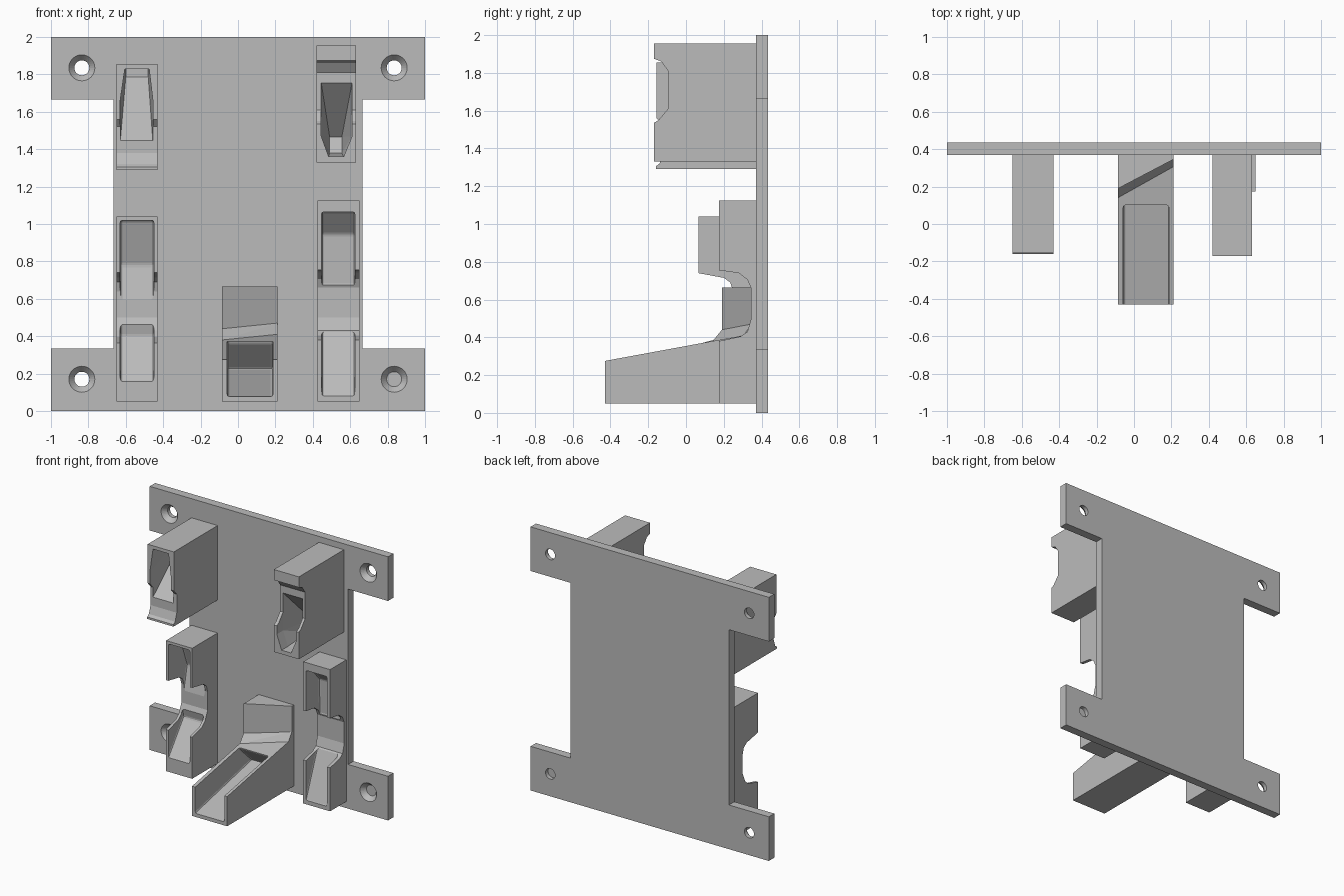
import bpy, bmesh, math
from mathutils import Matrix, Vector

cube = bpy.data.objects.get("Cube")
if cube:
    bpy.data.objects.remove(cube, do_unlink=True)

grey = bpy.data.materials.new("light grey")
grey.use_nodes = True
grey.diffuse_color = (0.5, 0.5, 0.5, 1)
grey.node_tree.nodes["Principled BSDF"].inputs["Base Color"].default_value = (0.5, 0.5, 0.5, 1)

WALL = 0.37   # front face of the back plate
SINK = 0.38   # parts reach slightly into the plate


def finish(name, bm):
    bmesh.ops.recalc_face_normals(bm, faces=bm.faces)
    mesh = bpy.data.meshes.new(name)
    bm.to_mesh(mesh)
    bm.free()
    mesh.materials.append(grey)
    obj = bpy.data.objects.new(name, mesh)
    bpy.context.collection.objects.link(obj)
    return obj


def prism(name, outline, start, depth):
    """Extrude a closed outline of 3D points along a vector."""
    bm = bmesh.new()
    face = bm.faces.new([bm.verts.new(Vector(start) + Vector(p)) for p in outline])
    ext = bmesh.ops.extrude_face_region(bm, geom=[face])
    verts = [g for g in ext["geom"] if isinstance(g, bmesh.types.BMVert)]
    bmesh.ops.translate(bm, verts=verts, vec=depth)
    return finish(name, bm)


def side_prism(name, profile, x0, x1):
    return prism(name, [(0, y, z) for y, z in profile], (x0, 0, 0), (x1 - x0, 0, 0))


def hull(name, points):
    bm = bmesh.new()
    for p in points:
        bm.verts.new(p)
    res = bmesh.ops.convex_hull(bm, input=bm.verts)
    inner = [g for g in res["geom_interior"] if isinstance(g, bmesh.types.BMVert)]
    bmesh.ops.delete(bm, geom=inner, context="VERTS")
    bmesh.ops.dissolve_limit(bm, angle_limit=0.01, verts=bm.verts, edges=bm.edges)
    return finish(name, bm)


def cut(obj, cutter, round_edges=0.012):
    """Subtract the cutter, then remove it."""
    if round_edges:
        bev = cutter.modifiers.new("round", "BEVEL")
        bev.width, bev.segments = round_edges, 2
    mod = obj.modifiers.new("cut", "BOOLEAN")
    mod.operation, mod.solver, mod.object = "DIFFERENCE", "EXACT", cutter
    cutter.hide_render = True
    deps = bpy.context.evaluated_depsgraph_get()
    deps.update()
    result = bpy.data.meshes.new_from_object(obj.evaluated_get(deps))
    obj.modifiers.clear()
    obj.data = result
    bpy.data.objects.remove(cutter, do_unlink=True)


def ring(radius1, radius2, y0, y1, x, z):
    bm = bmesh.new()
    place = Matrix.Translation((x, (y0 + y1) / 2, z)) @ Matrix.Rotation(math.pi / 2, 4, "X")
    bmesh.ops.create_cone(bm, cap_ends=True, segments=32, radius1=radius1,
                          radius2=radius2, depth=y1 - y0, matrix=place)
    return finish("hole_cutter", bm)


# Back plate with four corner tabs and countersunk screw holes
corner = [(1, 0), (1, 0.335), (0.665, 0.335), (0.665, 1.665), (1, 1.665), (1, 2)]
outline = corner + [(-x, z) for x, z in reversed(corner)]
plate = prism("back_plate", [(x, 0, z) for x, z in outline], (0, WALL, 0), (0, 0.065, 0))
for x in (-0.835, 0.835):
    for z in (0.17, 1.835):
        cut(plate, ring(0.04, 0.04, 0.3, 0.5, x, z), 0)
        cut(plate, ring(0.04, 0.073, 0.366, 0.405, x, z), 0)

# Upper right holder: slightly recessed front, pocket rising inward
holder = side_prism("upper_right_holder", [
    (SINK, 1.855), (-0.155, 1.855), (-0.155, 1.56), (-0.12, 1.52), (-0.12, 1.38),
    (-0.14, 1.32), (-0.16, 1.305), (-0.16, 1.29), (SINK, 1.29)], -0.65, -0.43)
mouth = [(-0.63, 1.435), (-0.455, 1.435), (-0.455, 1.66), (-0.475, 1.83),
         (-0.605, 1.83), (-0.63, 1.66)]
cut(holder, hull("pocket_cutter", [(x, y, z) for x, z in mouth for y in (-0.3, -0.13)]
                 + [(-0.6, 0.2, 1.785), (-0.48, 0.2, 1.785),
                    (-0.6, 0.2, 1.83), (-0.48, 0.2, 1.83)]), 0)

# Upper left holder: deep front notch, pocket falling inward
holder = side_prism("upper_left_holder", [
    (SINK, 1.955), (-0.17, 1.955), (-0.17, 1.875), (-0.13, 1.86), (-0.095, 1.81),
    (-0.095, 1.61), (-0.145, 1.55), (-0.17, 1.535), (-0.17, 1.33), (SINK, 1.33)], 0.42, 0.63)
mouth = [(0.445, 1.755), (0.61, 1.755), (0.61, 1.47), (0.565, 1.36), (0.485, 1.36), (0.445, 1.47)]
cut(holder, hull("pocket_cutter", [(x, y, z) for x, z in mouth for y in (-0.3, -0.095)]
                 + [(0.49, 0.18, 1.465), (0.555, 0.18, 1.465),
                    (0.49, 0.15, 1.38), (0.555, 0.15, 1.38)]), 0)

# Lower right holder: bracket with upper socket and lower cradle
holder = side_prism("lower_right_holder", [
    (SINK, 1.04), (0.065, 1.04), (0.065, 0.74), (0.2, 0.715), (0.235, 0.69), (0.25, 0.64),
    (0.25, 0.5), (0.22, 0.43), (0.18, 0.395), (0.065, 0.365), (0.065, 0.05), (SINK, 0.05)],
    -0.65, -0.43)
cut(holder, side_prism("socket_cutter", [
    (-0.1, 1.02), (0.2, 1.02), (0.29, 0.78), (0.24, 0.55), (-0.1, 0.55)], -0.63, -0.45))
cut(holder, side_prism("cradle_cutter", [
    (-0.1, 0.155), (0.065, 0.155), (0.25, 0.4), (0.2, 0.6), (-0.1, 0.6)], -0.63, -0.45))

# Lower left holder: the same idea, shallower
holder = side_prism("lower_left_holder", [
    (SINK, 1.125), (0.175, 1.125), (0.175, 0.755), (0.28, 0.74), (0.325, 0.705), (0.345, 0.66),
    (0.345, 0.5), (0.325, 0.43), (0.29, 0.405), (0.175, 0.38), (0.175, 0.05), (SINK, 0.05)],
    0.425, 0.65)
cut(holder, side_prism("socket_cutter", [
    (0, 1.065), (0.225, 1.065), (0.335, 0.945), (0.345, 0.67), (0, 0.67)], 0.447, 0.625))
cut(holder, side_prism("cradle_cutter", [
    (0, 0.075), (0.175, 0.075), (0.345, 0.5), (0.3, 0.6), (0, 0.6)], 0.447, 0.625))

# Centre trough: open channel with a sloping floor and an undercut end
trough = side_prism("centre_trough", [
    (SINK, 0.05), (-0.43, 0.05), (-0.43, 0.275), (0.14, 0.38), (0.305, 0.41), (SINK, 0.42)],
    -0.085, 0.21)
cut(trough, side_prism("channel_cutter", [
    (-0.6, 0.04), (0.25, 0.225), (0.1, 0.365), (0.1, 0.7), (-0.6, 0.7)], -0.058, 0.187))

# Angled back rest above the trough, with a chamfered foot
left, right = -0.085, 0.21
hull("trough_back_rest", [(x, y, z) for x, y in (
    (left, SINK), (right, SINK), (right, 0.345), (left, 0.19)) for z in (0.38, 0.665)])
hull("trough_back_foot", [
    (left, SINK, 0.375), (right, SINK, 0.375), (left, 0.14, 0.379), (right, 0.305, 0.409),
    (left, 0.19, 0.44), (right, 0.345, 0.47), (left, SINK, 0.44), (right, SINK, 0.47)])
